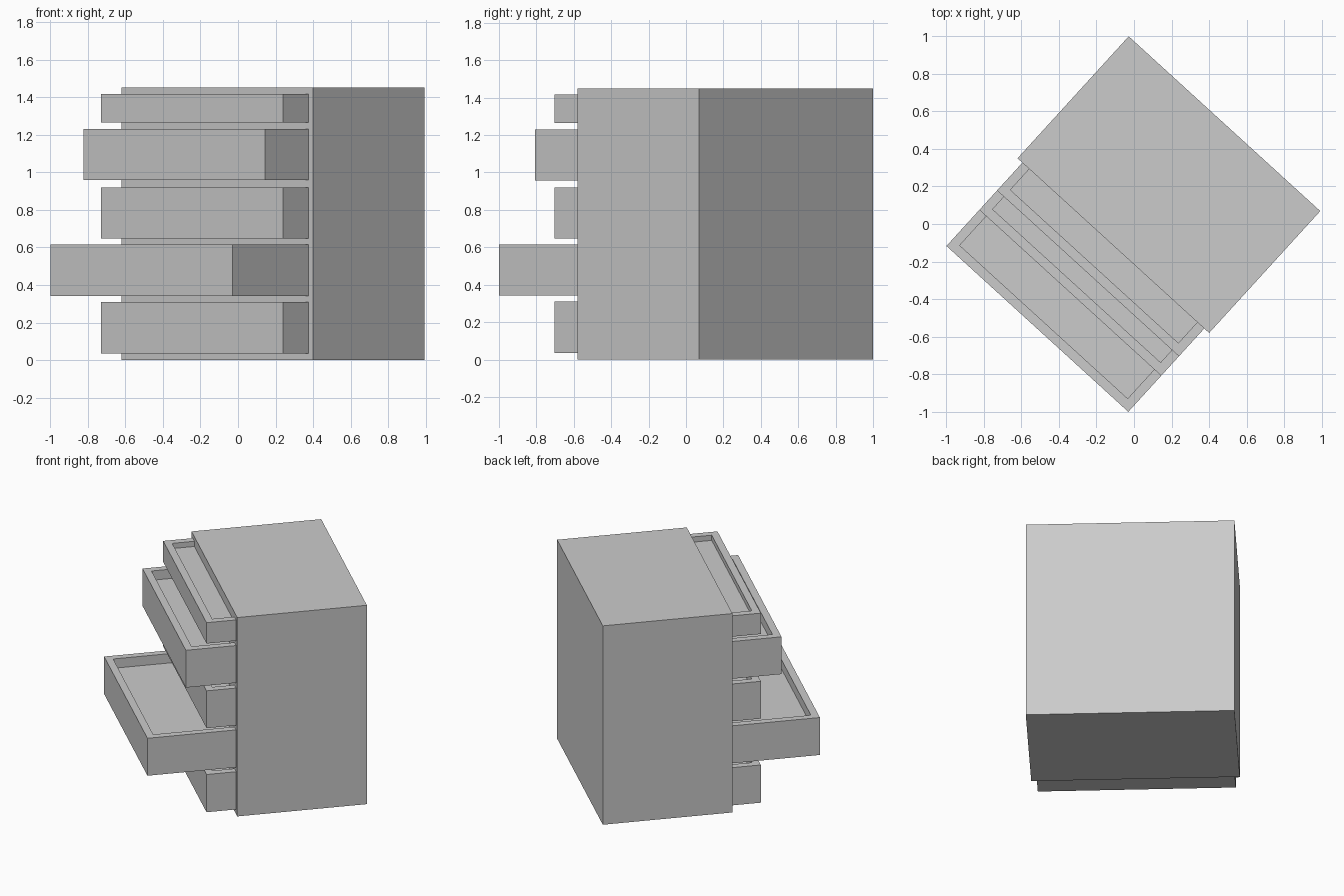
import bpy, bmesh, math
from mathutils import Matrix, Vector

if "Cube" in bpy.data.objects:
    bpy.data.objects.remove(bpy.data.objects["Cube"])

# Local frame: origin at the bottom centre of the cabinet front, drawers slide to -y
PLACE = Matrix.Translation((-0.11, -0.115, 0)) @ Matrix.Rotation(math.radians(-42.36), 4, 'Z')
WALL = 0.05


def box(name, lo, hi, recess=0.0):
    lo, hi = Vector(lo), Vector(hi)
    bm = bmesh.new()
    bmesh.ops.create_cube(bm, size=1, matrix=Matrix.Translation((lo + hi) / 2)
                          @ Matrix.Diagonal((*(hi - lo), 1)))
    if recess:
        # sink the inset top face to make a tray
        bm.normal_update()
        top = max(bm.faces, key=lambda f: f.calc_center_median().z)
        bmesh.ops.inset_region(bm, faces=[top], thickness=WALL, use_even_offset=True)
        floor = bmesh.ops.extrude_discrete_faces(bm, faces=[top])["faces"][0]
        bmesh.ops.translate(bm, verts=floor.verts, vec=(0, 0, -recess))
    bm.normal_update()
    mesh = bpy.data.meshes.new(name)
    bm.to_mesh(mesh)
    bm.free()
    obj = bpy.data.objects.new(name, mesh)
    obj.matrix_world = PLACE
    bpy.context.collection.objects.link(obj)


# Cabinet body
box("cabinet", (-0.69, 0, 0), (0.69, 0.878, 1.45))

# Drawers from bottom to top: bottom z, top z, distance pulled out
drawers = [(0.035, 0.31, 0.20), (0.342, 0.615, 0.60), (0.648, 0.92, 0.20),
           (0.958, 1.23, 0.34), (1.265, 1.417, 0.20)]
for i, (z0, z1, out) in enumerate(drawers, 1):
    # the back rim is hidden inside the cabinet
    box(f"drawer_{i}", (-0.655, -out, z0), (0.655, WALL + 0.01, z1), recess=(z1 - z0) * 0.25)
